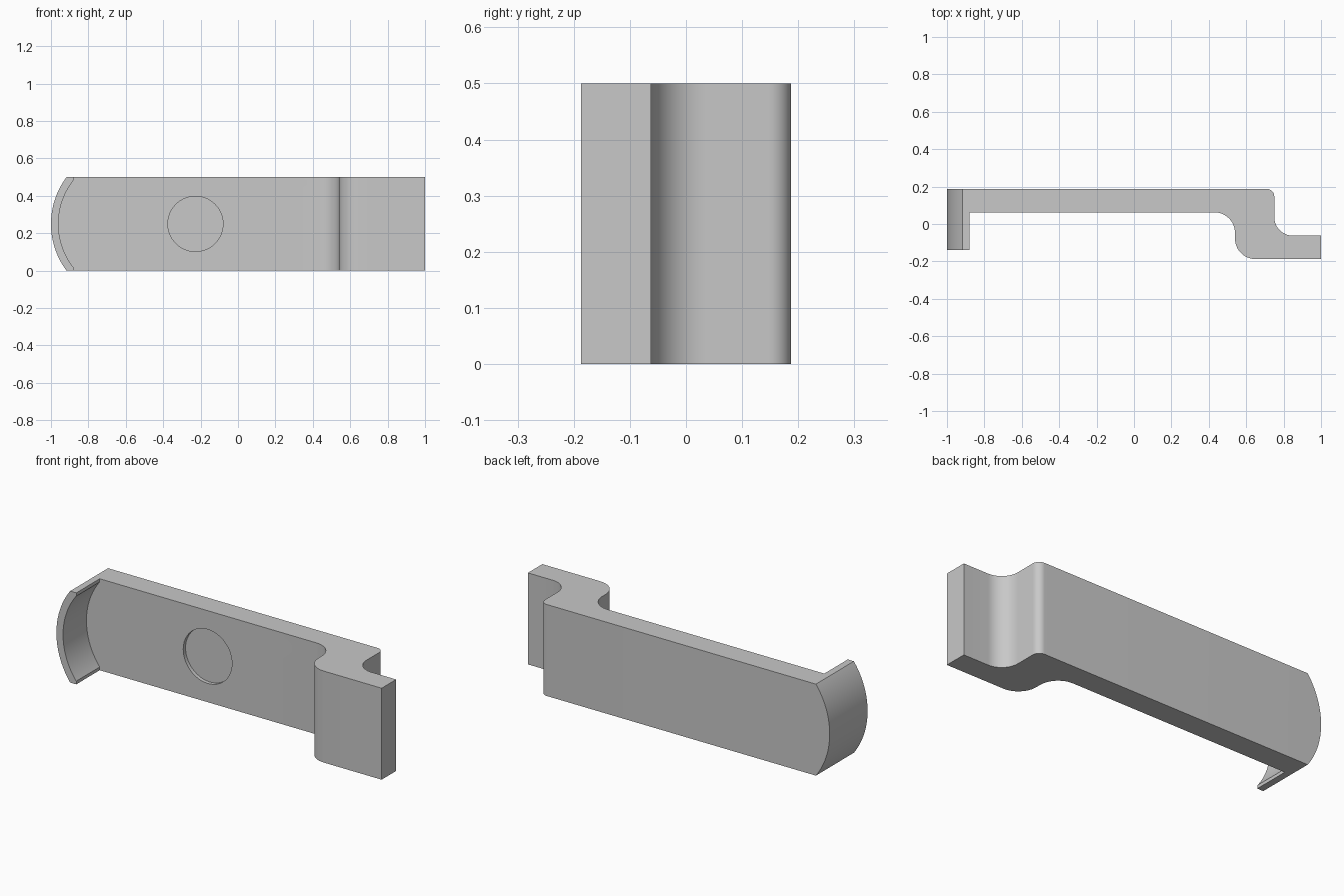
import bpy, bmesh, math
from mathutils import Vector

old = bpy.data.objects.get("Cube")
if old:
    bpy.data.objects.remove(old)

HEIGHT, HALF, MID = 0.5, 0.1875, 0.25
PLATE_FRONT = 0.0625
LIP_X, LIP_FRONT = -0.88, -0.14
ARC_X, ARC_OUT, ARC_IN = -0.582, 0.418, 0.378

grey = bpy.data.materials.new("plain grey")
grey.use_nodes = True
grey.diffuse_color = (0.58, 0.58, 0.58, 1)
grey.node_tree.nodes["Principled BSDF"].inputs["Base Color"].default_value = grey.diffuse_color


def rounded(corners, steps=12):
    """Outline with a fillet of the given radius at each (x, y, r) corner."""
    out = []
    for i, (x, y, r) in enumerate(corners):
        p = Vector((x, y))
        if r == 0:
            out.append(p)
            continue
        a = (Vector(corners[i - 1][:2]) - p).normalized()
        b = (Vector(corners[(i + 1) % len(corners)][:2]) - p).normalized()
        centre = p + (a + b) * r
        for k in range(steps + 1):
            t = math.pi / 2 * k / steps
            out.append(centre - b * r * math.cos(t) - a * r * math.sin(t))
    return out


def prism(name, points, sweep):
    """Solid from a closed outline swept along a vector."""
    bm = bmesh.new()
    face = bm.faces.new([bm.verts.new(p) for p in points])
    top = bmesh.ops.extrude_face_region(bm, geom=[face])["geom"]
    bmesh.ops.translate(bm, vec=sweep, verts=[v for v in top if isinstance(v, bmesh.types.BMVert)])
    bmesh.ops.recalc_face_normals(bm, faces=bm.faces)
    mesh = bpy.data.meshes.new(name)
    bm.to_mesh(mesh)
    bm.free()
    mesh.materials.append(grey)
    ob = bpy.data.objects.new(name, mesh)
    bpy.context.collection.objects.link(ob)
    return ob


def disc(name, x, radius, y0, y1, sides):
    ring = [(x + radius * math.cos(math.tau * i / sides), y0,
             MID + radius * math.sin(math.tau * i / sides)) for i in range(sides)]
    return prism(name, ring, (0, y1 - y0, 0))


# Stepped bracket with an end lip, seen from above
profile = rounded([
    (-1.1, HALF, 0), (-1.1, LIP_FRONT, 0), (LIP_X, LIP_FRONT, 0), (LIP_X, PLATE_FRONT, 0),
    (0.54, PLATE_FRONT, 0.11), (0.54, -HALF, 0.11), (1, -HALF, 0),
    (1, -PLATE_FRONT, 0), (0.75, -PLATE_FRONT, 0.1), (0.75, HALF, 0.04)])
bracket = prism("bracket", [(p.x, p.y, 0) for p in profile], (0, 0, HEIGHT))

# Bowed end outline, seen from the front
half_angle = math.asin(MID / ARC_OUT)
bow = [(1.2, -1, -0.1), (1.2, -1, 0.6), (-0.8, -1, 0.6)]
for i in range(41):
    a = 1.2 * half_angle * (1 - i / 20)
    bow.append((ARC_X - ARC_OUT * math.cos(a), -1, MID + ARC_OUT * math.sin(a)))
bow.append((-0.8, -1, -0.1))

# Outer bow, hollow of the lip, shallow round recess
cuts = [
    (prism("bow_cutter", bow, (0, 2, 0)), 'INTERSECT'),
    (disc("lip_cutter", ARC_X, ARC_IN, -1, PLATE_FRONT, 128), 'DIFFERENCE'),
    (disc("recess_cutter", -0.2275, 0.1475, -0.3, PLATE_FRONT + 0.02, 64), 'DIFFERENCE'),
]
bpy.ops.object.select_all(action='DESELECT')
bracket.select_set(True)
bpy.context.view_layer.objects.active = bracket
for cutter, operation in cuts:
    cutter.hide_render = True
    mod = bracket.modifiers.new("cut", 'BOOLEAN')
    mod.object, mod.operation, mod.solver = cutter, operation, 'EXACT'
    bpy.ops.object.modifier_apply(modifier=mod.name)
    bpy.data.objects.remove(cutter)

bpy.ops.object.shade_smooth_by_angle(angle=math.radians(25))
